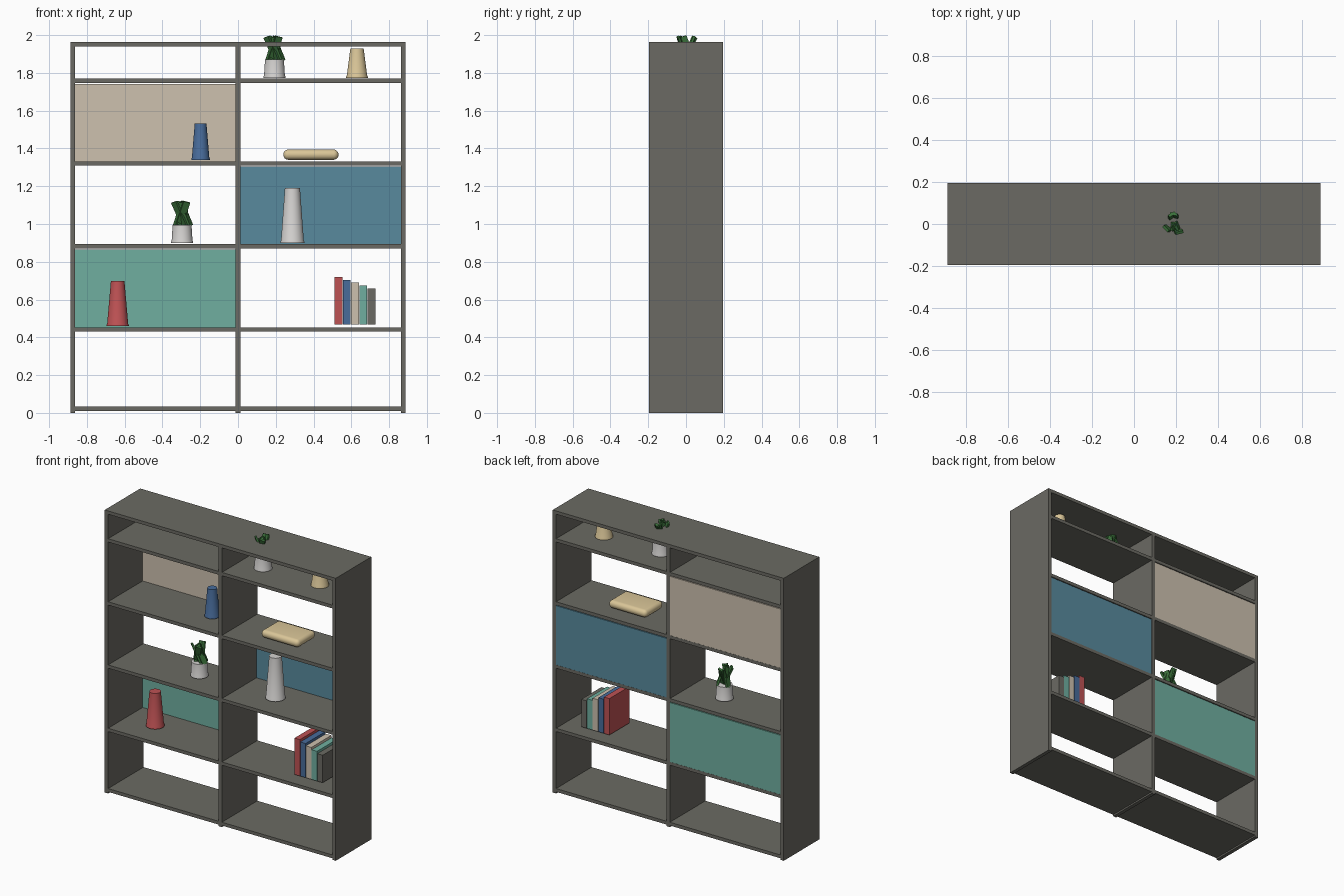
import bpy, bmesh, math
from mathutils import Matrix, Vector

old = bpy.data.objects.get("Cube")
if old:
    bpy.data.objects.remove(old, do_unlink=True)


def material(name, r, g, b):
    """Flat material from 0-255 display values."""
    def lin(c):
        c /= 255
        return c / 12.92 if c <= 0.04045 else ((c + 0.055) / 1.055) ** 2.4
    m = bpy.data.materials.new(name)
    m.use_nodes = True
    col = (lin(r), lin(g), lin(b), 1)
    m.diffuse_color = col
    m.node_tree.nodes["Principled BSDF"].inputs["Base Color"].default_value = col
    return m


GREY = material("warm grey", 107, 106, 99)
BEIGE = material("beige", 205, 193, 175)
BLUE = material("dusty blue", 88, 138, 158)
TEAL = material("teal", 112, 175, 160)
RED = material("brick red", 190, 82, 84)
NAVY = material("denim blue", 72, 108, 155)
WHITE = material("white ceramic", 212, 210, 208)
TAN = material("tan", 218, 198, 152)
GREEN = material("leaf green", 58, 112, 58)


def finish(name, bm, mat, smooth=False):
    bmesh.ops.recalc_face_normals(bm, faces=bm.faces[:])
    me = bpy.data.meshes.new(name)
    bm.to_mesh(me)
    bm.free()
    me.materials.append(mat)
    ob = bpy.data.objects.new(name, me)
    bpy.context.collection.objects.link(ob)
    if smooth:
        bpy.ops.object.select_all(action='DESELECT')
        ob.select_set(True)
        bpy.context.view_layer.objects.active = ob
        bpy.ops.object.shade_smooth_by_angle(angle=math.radians(35))
    return ob


def box(name, mat, x, y, z):
    """Box from (min, max) pairs on each axis."""
    bm = bmesh.new()
    size = [b - a for a, b in (x, y, z)]
    mid = Vector([(a + b) / 2 for a, b in (x, y, z)])
    bmesh.ops.create_cube(bm, size=1, matrix=Matrix.Translation(mid) @ Matrix.Diagonal((*size, 1)))
    return finish(name, bm, mat)


def turned(name, mat, x, z, profile, sides=32):
    """Closed solid of revolution standing at (x, 0, z)."""
    bm = bmesh.new()
    rings = []
    for r, h in profile:
        rings.append([bm.verts.new((x + r * math.cos(i * math.tau / sides),
                                    r * math.sin(i * math.tau / sides), z + h)) for i in range(sides)])
    for a, b in zip(rings, rings[1:]):
        for i in range(sides):
            j = (i + 1) % sides
            bm.faces.new((a[i], a[j], b[j], b[i]))
    bm.faces.new(rings[0])
    bm.faces.new(rings[-1])
    return finish(name, bm, mat, True)


def vase(name, mat, x, z, base, top, height):
    turned(name, mat, x, z, [(base, 0), (base, 0.006), (base * 0.94, 0.014), (top, height)])


def plant(name, x, z):
    turned(name + "_pot", WHITE, x, z, [(0.058, 0), (0.058, 0.006), (0.055, 0.014), (0.05, 0.096)])
    # Flat blades crossing each other above the pot
    bm = bmesh.new()
    count = 7
    for i in range(count):
        a = i * math.tau / count + 0.4
        tilt = math.radians(20 if i % 3 else -18)
        mat = (Matrix.Translation((x + 0.022 * math.cos(a), 0.022 * math.sin(a), z + 0.154))
               @ Matrix.Rotation(a, 4, 'Z') @ Matrix.Rotation(tilt, 4, 'Y')
               @ Matrix.Rotation(0.25 * (-1) ** i, 4, 'X')
               @ Matrix.Diagonal((0.013, 0.036, 0.138, 1)))
        bmesh.ops.create_cube(bm, size=1, matrix=mat)
    finish(name + "_leaves", bm, GREEN)


# Frame: uprights and shelves
W, D, H, T = 0.888, 0.195, 1.963, 0.026
for name, x in (("right_side", -W), ("divider", -T / 2), ("left_side", W - T)):
    box(name, GREY, (x, x + T), (-D, D), (0, H))
shelf_tops = [0.034, 0.453, 0.893, 1.332, 1.77, H]
bays = {"right": (T - W, -T / 2), "left": (T / 2, W - T)}
for side, span in bays.items():
    for i, top in enumerate(shelf_tops):
        box(f"{side}_shelf_{i + 1}", GREY, span, (-D, D), (top - 0.023, top))

# Coloured back panels
for name, mat, side, level in (("teal_back_panel", TEAL, "right", 1),
                               ("blue_back_panel", BLUE, "left", 2),
                               ("beige_back_panel", BEIGE, "right", 3)):
    box(name, mat, bays[side], (D - 0.011, D - 0.001),
        (shelf_tops[level], shelf_tops[level + 1] - 0.028))

# Vases
vase("red_vase", RED, -0.637, 0.459, 0.059, 0.036, 0.238)
vase("white_vase", WHITE, 0.288, 0.9, 0.064, 0.04, 0.291)
vase("blue_vase", NAVY, -0.198, 1.338, 0.049, 0.031, 0.195)
vase("tan_vase", TAN, 0.63, 1.774, 0.057, 0.035, 0.156)

# Potted plants
plant("lower_plant", -0.296, 0.9)
plant("upper_plant", 0.193, 1.774)

# Rounded cushion-like box
tray = box("rounded_box", TAN, (0.24, 0.532), (-0.1, 0.1), (1.34, 1.394))
bevel = tray.modifiers.new("rounding", 'BEVEL')
bevel.width = 0.026
bevel.segments = 6
for p in tray.data.polygons:
    p.use_smooth = True

# Row of books, stepping down in height
for i, mat in enumerate((RED, NAVY, BEIGE, TEAL, GREY)):
    x = 0.512 + i * 0.0437
    box(f"book_{i + 1}", mat, (x, x + 0.041), (-0.11, 0.11), (0.467, 0.72 - i * 0.0155))
